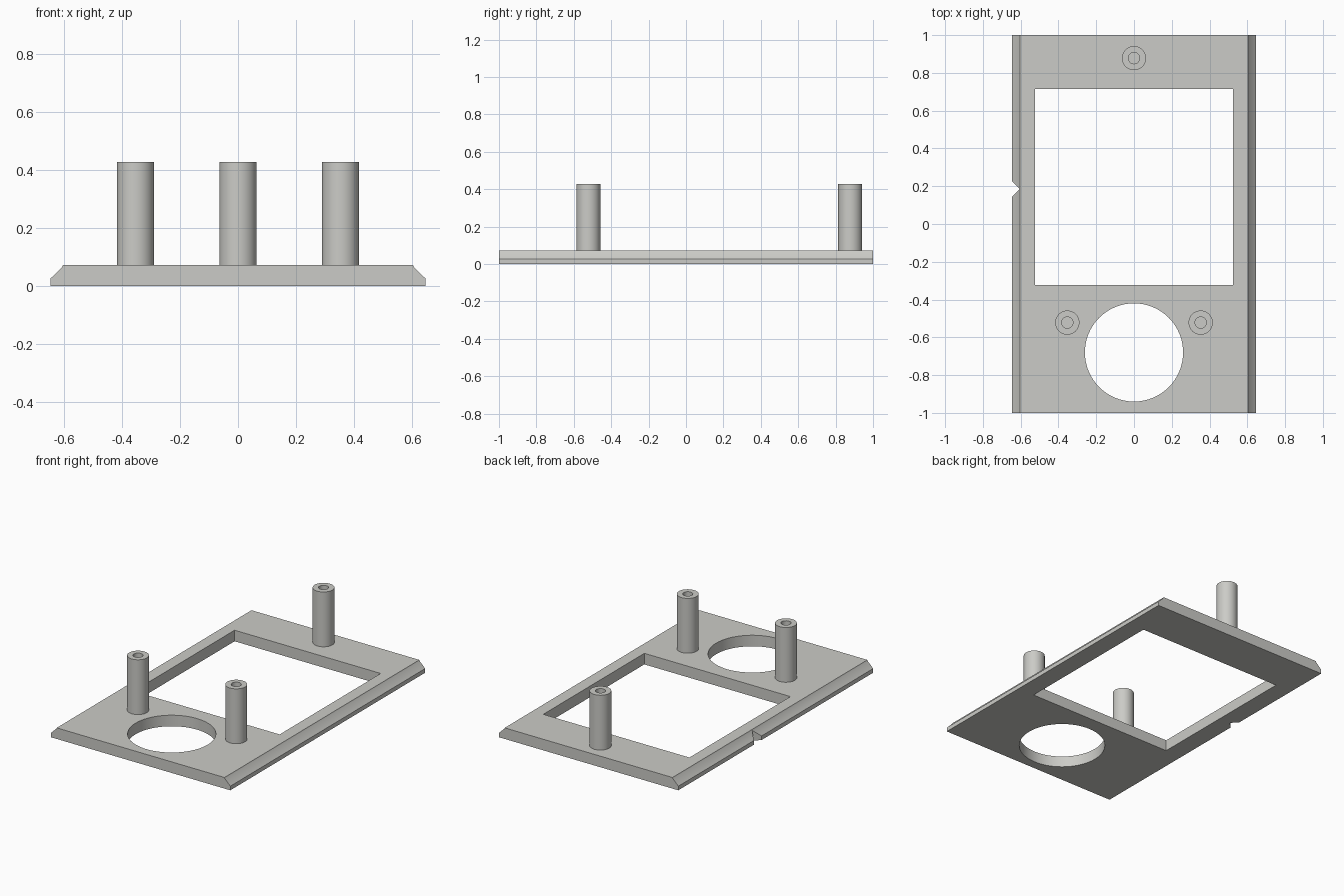
import bpy, bmesh, math

if "Cube" in bpy.data.objects:
    bpy.data.objects.remove(bpy.data.objects["Cube"])

grey = bpy.data.materials.new("light_grey")
grey.diffuse_color = (0.60, 0.60, 0.57, 1)
grey.use_nodes = True
grey.node_tree.nodes["Principled BSDF"].inputs["Base Color"].default_value = grey.diffuse_color


def prism(name, pts, vec):
    """Extrude a closed planar outline along vec."""
    bm = bmesh.new()
    face = bm.faces.new([bm.verts.new(p) for p in pts])
    ext = bmesh.ops.extrude_face_region(bm, geom=[face])
    bmesh.ops.translate(bm, vec=vec, verts=[v for v in ext["geom"] if isinstance(v, bmesh.types.BMVert)])
    bmesh.ops.recalc_face_normals(bm, faces=bm.faces)
    mesh = bpy.data.meshes.new(name)
    bm.to_mesh(mesh)
    bm.free()
    obj = bpy.data.objects.new(name, mesh)
    bpy.context.collection.objects.link(obj)
    mesh.materials.append(grey)
    return obj


def circle(x, y, z, r, n):
    return [(x + r * math.cos(2 * math.pi * i / n), y + r * math.sin(2 * math.pi * i / n), z) for i in range(n)]


def cut(target, cutter):
    mod = target.modifiers.new(cutter.name, "BOOLEAN")
    mod.operation = "DIFFERENCE"
    mod.solver = "EXACT"
    mod.object = cutter
    bpy.context.view_layer.objects.active = target
    bpy.ops.object.modifier_apply(modifier=mod.name)
    bpy.data.objects.remove(cutter, do_unlink=True)


def smooth(obj):
    bpy.ops.object.select_all(action="DESELECT")
    obj.select_set(True)
    bpy.context.view_layer.objects.active = obj
    bpy.ops.object.shade_smooth_by_angle(angle=math.radians(30))


# Face plate with chamfered long edges and a small lip below the top face
T = 0.072
half = [(0.645, 0), (0.645, 0.027), (0.606, 0.065), (0.603, T)]
profile = half + [(-x, z) for x, z in reversed(half)]
plate = prism("face_plate", [(x, -1, z) for x, z in profile], (0, 2, 0))

# Display window, round opening and side notch
cut(plate, prism("window_cutter", [(-0.525, -0.322, -0.1), (0.525, -0.322, -0.1),
                                   (0.525, 0.715, -0.1), (-0.525, 0.715, -0.1)], (0, 0, 0.4)))
cut(plate, prism("round_cutter", circle(0, -0.68, -0.1, 0.26, 64), (0, 0, 0.4)))
cut(plate, prism("notch_cutter", [(-0.605, 0.185, -0.1), (-0.665, 0.245, -0.1),
                                  (-0.665, 0.125, -0.1)], (0, 0, 0.4)))
smooth(plate)

# Hollow screw posts
for name, x, y in (("rear_post", 0, 0.878), ("left_post", -0.353, -0.522), ("right_post", 0.353, -0.522)):
    post = prism(name, circle(x, y, T - 0.002, 0.064, 40), (0, 0, 0.43 - T))
    cut(post, prism("bore_cutter", circle(x, y, T + 0.002, 0.03, 32), (0, 0, 0.5)))
    smooth(post)
